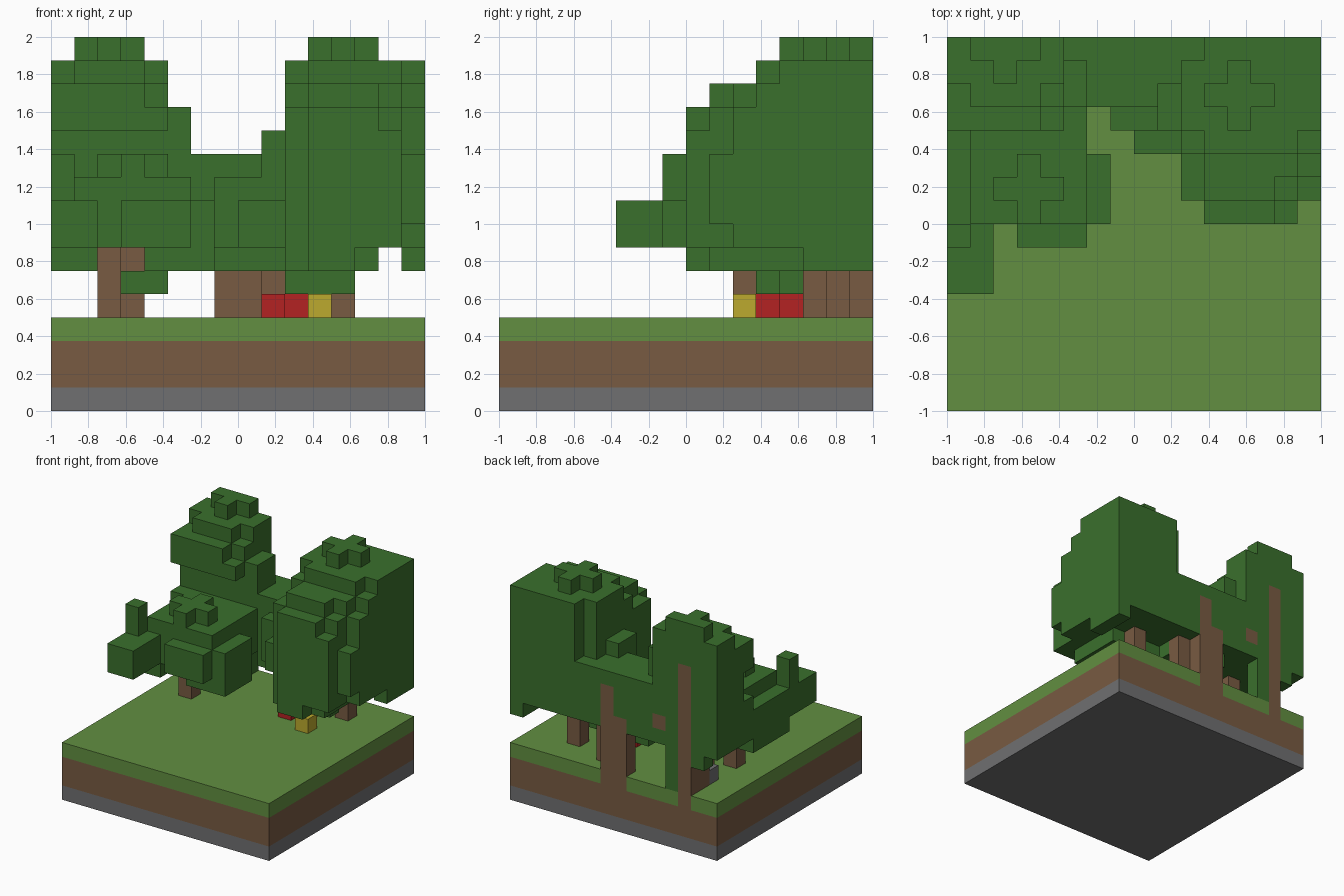
import bpy
import bmesh
from mathutils import Vector

if "Cube" in bpy.data.objects:
    bpy.data.objects.remove(bpy.data.objects["Cube"], do_unlink=True)

N = 16
UNIT = 2 / N
END = N - 1
cells = {}          # grid position -> part name


def box(part, xs, ys, zs):
    """Fill an inclusive block of cells; part None carves it away."""
    for x in range(xs[0], xs[-1] + 1):
        for y in range(ys[0], ys[-1] + 1):
            for z in range(zs[0], zs[-1] + 1):
                if part:
                    cells[x, y, z] = part
                else:
                    cells.pop((x, y, z), None)


def plus(part, x, y, z):
    """Plus-shaped tuft, clipped at the plot edge."""
    for dx, dy in ((0, 0), (1, 0), (-1, 0), (0, 1), (0, -1)):
        if x + dx < N and y + dy < N:
            cells[x + dx, y + dy, z] = part


# Ground layers
FULL = (0, END)
box("stone_layer", FULL, FULL, [0])
box("dirt_layer", FULL, FULL, (1, 2))
box("grass_layer", FULL, FULL, [3])

# Low front tree canopy
leaf = "low_tree_leaves"
box(leaf, (0, 5), (8, 12), (7, 8))
box(leaf, [6], (8, 10), (7, 8))
box(leaf, (3, 5), [7], (7, 8))
box(leaf, (1, 5), (8, 11), [9])
plus(leaf, 3, 9, 10)
box(leaf, (0, 1), (8, 11), [6])
box(leaf, (4, 5), (8, 11), [6])
box(leaf, [6], (8, 10), [6])
box(leaf, (3, 4), [11], [5])
box(leaf, (0, 1), (5, 7), (7, 8))
box(leaf, [0], [7], (9, 10))

# Tall back tree canopy
leaf = "tall_tree_leaves"
box(leaf, (0, 5), (12, END), (7, 9))
box(leaf, (0, 4), (13, END), (10, 11))
box(leaf, [5], (13, END), [10])
box(leaf, [5], (13, 14), (11, 12))
box(leaf, (0, 4), (12, END), [12])
box(leaf, (0, 3), (12, END), [13])
box(leaf, [4], (13, END), [13])
box(leaf, (0, 4), (14, END), [14])
box(leaf, (1, 3), [13], [14])
plus(leaf, 2, END, 15)
box(leaf, [1], [END], [6])
box(leaf, [3], [END], (4, 6))

# Middle back tree canopy
leaf = "middle_tree_leaves"
box(leaf, [6], (13, END), (7, 10))
box(leaf, [7], (12, END), (7, 9))
box(leaf, (8, 9), (11, END), (7, 8))
box(leaf, (8, 9), (12, END), [9])
box(leaf, (7, 9), (13, END), [10])
box(leaf, [9], (12, 13), (10, 11))
box(leaf, (6, 9), (13, 14), [6])

# Round right tree canopy
leaf = "round_tree_leaves"
box(leaf, (10, END), (10, END), (7, 12))
box(leaf, (10, 14), [9], (7, 12))
box(leaf, [END], [9], (8, 10))
box(leaf, (11, 14), [8], (7, 11))
box(leaf, (11, 13), [8], [12])
box(leaf, (10, END), (11, END), [13])
box(leaf, (11, 14), [10], [13])
box(leaf, (11, 13), [9], [13])
box(leaf, (10, END), (12, END), [14])
box(leaf, (11, 14), [11], [14])
plus(leaf, 12, 13, 15)
box(None, [10], [END], (11, 14))
box(leaf, (10, 13), (9, 12), [6])
box(leaf, (11, 12), [8], [6])
box(leaf, [END], (13, END), [6])
box(leaf, (10, 12), [11], [5])
box(leaf, [11], [12], [5])

# Trunks and the branch end
box("tall_trunk", [2], [END], (3, 12))
box("tall_trunk", [2], [14], (4, 5))
box("tall_trunk", [4], [END], [8])
box("middle_trunk", [8], [END], (3, 9))
box("middle_trunk", [7], [END], (3, 7))
box("middle_trunk", [9], [14], (4, 6))
box("low_trunk", [2], [10], (4, 7))
box("low_trunk", [3], [12], (4, 7))
box("round_trunk", [12], [13], (4, 8))

# Flowers and a rock
box("red_flowers", [9], [11], [4])
box("red_flowers", [10], [12], [4])
box("yellow_flower", [11], [10], [4])
box("rock", [2], [13], [4])


def linear(c):
    c /= 255
    return c / 12.92 if c <= 0.04045 else ((c + 0.055) / 1.055) ** 2.4


def material(name, *rgb):
    mat = bpy.data.materials.new(name)
    color = [linear(c) for c in rgb] + [1]
    mat.use_nodes = True
    mat.diffuse_color = color
    mat.node_tree.nodes["Principled BSDF"].inputs["Base Color"].default_value = color
    return mat


# Material chosen by a word in the part name
palette = {
    "leaves": material("leaf_green", 58, 112, 44),
    "grass": material("grass_green", 98, 143, 65),
    "dirt": material("earth_brown", 120, 91, 66),
    "stone": material("stone_grey", 112, 112, 113),
    "red": material("flower_red", 180, 34, 34),
    "yellow": material("flower_yellow", 188, 170, 46),
}
palette["trunk"] = palette["dirt"]
palette["rock"] = palette["stone"]


def face_corners(cell, axis, sign):
    """Corners of one cell face, wound outward."""
    u, v = (axis + 1) % 3, (axis + 2) % 3
    corners = []
    for a, b in ((0, 0), (1, 0), (1, 1), (0, 1))[::sign]:
        p = list(cell)
        p[axis] += sign > 0
        p[u] += a
        p[v] += b
        corners.append(tuple(p))
    return corners


# One mesh per part, keeping exposed faces only
for part in sorted(set(cells.values())):
    bm = bmesh.new()
    verts = {}
    for cell in [c for c, name in cells.items() if name == part]:
        for axis in range(3):
            for sign in (1, -1):
                beside = list(cell)
                beside[axis] += sign
                if tuple(beside) in cells:
                    continue
                loop = face_corners(cell, axis, sign)
                for p in loop:
                    if p not in verts:
                        verts[p] = bm.verts.new(Vector(p) * UNIT - Vector((1, 1, 0)))
                bm.faces.new([verts[p] for p in loop])
    mesh = bpy.data.meshes.new(part)
    bm.to_mesh(mesh)
    bm.free()
    mesh.materials.append(next(m for word, m in palette.items() if word in part))
    bpy.context.collection.objects.link(bpy.data.objects.new(part, mesh))
